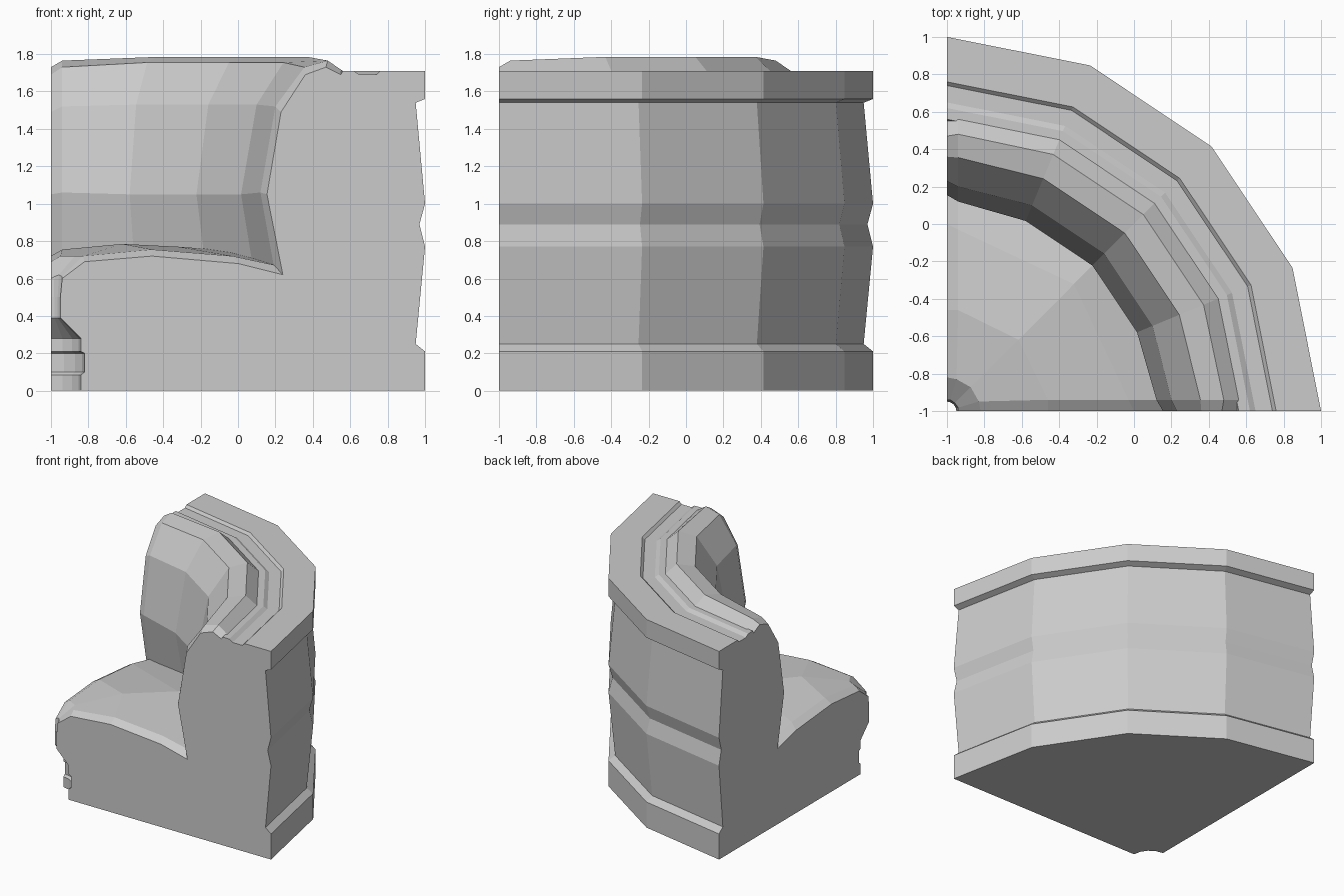
import bpy, bmesh
from math import sin, cos, pi

cube = bpy.data.objects.get("Cube")
if cube:
    bpy.data.objects.remove(cube, do_unlink=True)

mat = bpy.data.materials.new("plain grey")
mat.use_nodes = True
grey = (0.6, 0.6, 0.6, 1)
mat.diffuse_color = grey
mat.node_tree.nodes["Principled BSDF"].inputs["Base Color"].default_value = grey

STEP = pi / 8  # the quarter circle has four segments


def turned(profile, steps):
    """Cross-section (radius, height) turned about the corner."""
    a = steps * STEP
    return [(r * cos(a), r * sin(a), z) for r, z in profile]


def inset(profile, depth=0.06):
    """Cross-section moved straight in from the end face."""
    return [(r, min(depth, r * 0.3), z) for r, z in profile]


def loft(name, half):
    """Skin sections running from one end to the diagonal, mirrored over it."""
    sections = half + [[(y, x, z) for x, y, z in s] for s in half[-2::-1]]
    bm = bmesh.new()
    rings = [[bm.verts.new((x - 1, y - 1, z)) for x, y, z in s] for s in sections]
    for a, b in zip(rings, rings[1:]):
        for i in range(len(a)):
            j = (i + 1) % len(a)
            bm.faces.new((a[i], a[j], b[j], b[i]))
    bm.faces.new(rings[0])
    bm.faces.new(rings[-1][::-1])
    bmesh.ops.recalc_face_normals(bm, faces=bm.faces)
    mesh = bpy.data.meshes.new(name)
    bm.to_mesh(mesh)
    bm.free()
    mesh.materials.append(mat)
    bpy.context.collection.objects.link(bpy.data.objects.new(name, mesh))


# Frame: toe kick, seat base, hidden support, grooved top and ribbed outer wall
seat_base = [(0.05, 0.5), (0.05, 0.39), (0.16, 0.28), (0.16, 0.21), (0.18, 0.2),
             (0.18, 0.1), (0.16, 0.085), (0.16, 0)]
outer_wall = [(2, 0), (2, 0.21), (1.95, 0.25), (2, 0.77), (1.97, 0.89),
              (2, 1), (1.95, 1.54), (2, 1.56), (2, 1.71)]
top_groove = [(1.76, 1.71), (1.74, 1.69), (1.65, 1.69), (1.62, 1.71),
              (1.56, 1.71), (1.55, 1.69)]
support = [(1.45, 1.5), (1.4, 0.5)]
frame = seat_base + outer_wall + top_groove + support
loft("booth_frame", [turned(frame, i) for i in range(3)])

# Back cushion: padded roll with rounded ends
back_end = [(1.55, 1.69), (1.47, 1.73), (1.36, 1.69), (1.23, 1.49), (1.155, 1.05), (1.24, 0.62)]
back_in = [(1.56, 1.71), (1.48, 1.765), (1.355, 1.73), (1.2, 1.52), (1.12, 1.06), (1.2, 0.62)]
back_mid = [(1.57, 1.71), (1.485, 1.785), (1.345, 1.755), (1.19, 1.53), (1.1, 1.05), (1.18, 0.6)]
hidden = support[::-1]
loft("back_cushion", [turned(back_end + hidden, 0), inset(back_in + hidden),
                      turned(back_mid + hidden, 1), turned(back_mid + hidden, 2)])

# Seat cushion: domed pad with a narrow nose at the corner
under = [(1.4, 0.5), (0.05, 0.5)]
seat_end = [(0.06, 0.6), (0.18, 0.69), (0.54, 0.72), (1, 0.68), (1.24, 0.62)]
seat_in = [(0.06, 0.61), (0.17, 0.72), (0.54, 0.755), (0.97, 0.72), (1.25, 0.66)]
seat_mid = [(0.06, 0.62), (0.18, 0.72), (0.54, 0.785), (0.96, 0.77), (1.35, 0.75)]
loft("seat_cushion", [turned(seat_end + under, 0), inset(seat_in + under),
                      turned(seat_mid + under, 2)])
